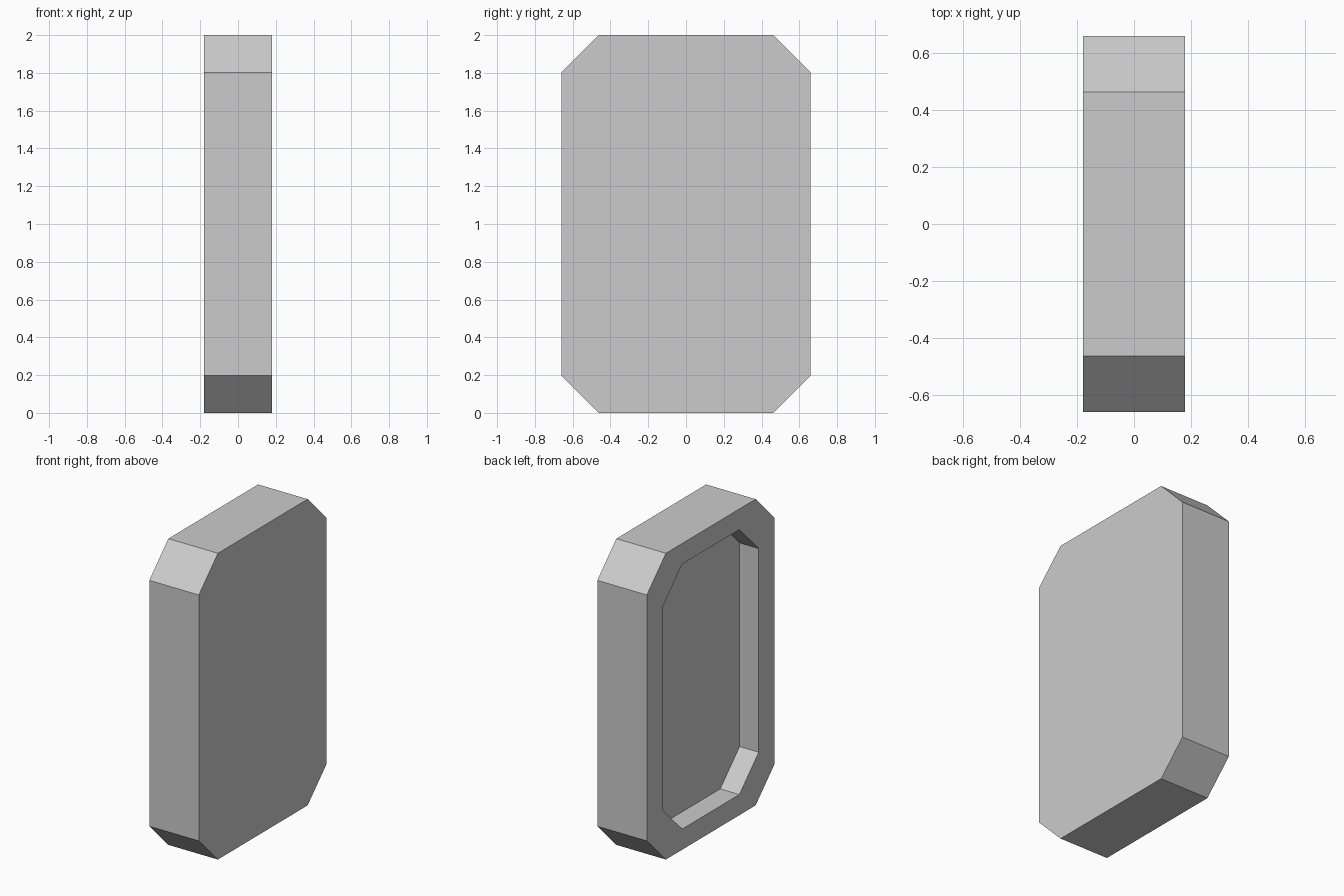
import bpy, bmesh

if "Cube" in bpy.data.objects:
    bpy.data.objects.remove(bpy.data.objects["Cube"])

HALF_X, DEPTH = 0.179, 0.138


def octagon(bm, x, hy, hz, c):
    """Ring of vertices: chamfered rectangle in the YZ plane, centred at z = 1."""
    pts = [(hy, hz - c), (hy - c, hz), (c - hy, hz), (-hy, hz - c),
           (-hy, c - hz), (c - hy, -hz), (hy - c, -hz), (hy, c - hz)]
    return [bm.verts.new((x, y, z + 1)) for y, z in pts]


bm = bmesh.new()
# Rings from the closed +x face, round the rim, to the recess floor
rings = [octagon(bm, HALF_X, 0.66, 1.0, 0.197),
         octagon(bm, -HALF_X, 0.66, 1.0, 0.197),
         octagon(bm, -HALF_X, 0.495, 0.865, 0.2),
         octagon(bm, -HALF_X + DEPTH, 0.495, 0.865, 0.2)]
for a, b in zip(rings, rings[1:]):
    for i in range(8):
        j = (i + 1) % 8
        bm.faces.new((a[i], a[j], b[j], b[i]))

# Closed face and recess floor
bm.faces.new(rings[0])
bm.faces.new(rings[-1])
bmesh.ops.recalc_face_normals(bm, faces=bm.faces)

mesh = bpy.data.meshes.new("recessed_panel")
bm.to_mesh(mesh)
bm.free()
panel = bpy.data.objects.new("recessed_panel", mesh)
bpy.context.collection.objects.link(panel)
